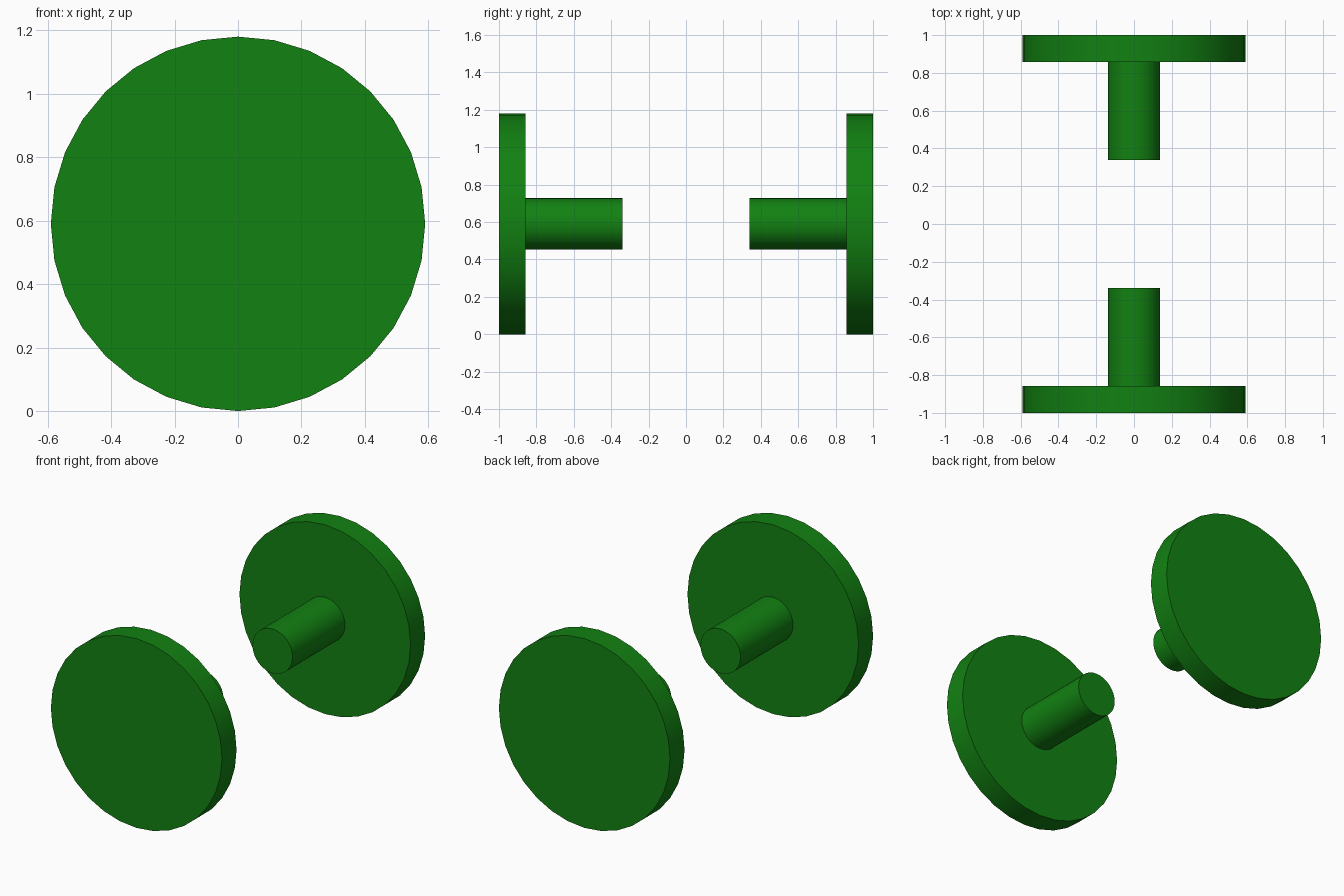
import bpy
from math import radians

if "Cube" in bpy.data.objects:
    bpy.data.objects.remove(bpy.data.objects["Cube"])

DISC_RADIUS, ROD_RADIUS = 0.59, 0.138
OUTER, SHOULDER, INNER = 1.0, 0.857, 0.34  # distances from centre along y

green = bpy.data.materials.new("green")
green.diffuse_color = (0.006, 0.22, 0.006, 1)
green.use_nodes = True
green.node_tree.nodes["Principled BSDF"].inputs["Base Color"].default_value = green.diffuse_color


def cylinder(name, radius, y0, y1):
    """32-sided cylinder lying along y, from y0 to y1."""
    bpy.ops.mesh.primitive_cylinder_add(
        vertices=32, radius=radius, depth=abs(y1 - y0),
        location=(0, (y0 + y1) / 2, DISC_RADIUS), rotation=(radians(90), 0, 0))
    ob = bpy.context.object
    ob.name = name
    ob.data.materials.append(green)
    bpy.ops.object.shade_smooth_by_angle(angle=radians(30))
    return ob


# Front and back wheel, each a disc with a stub axle pointing inward
for side, s in (("front", -1), ("back", 1)):
    cylinder(side + "_disc", DISC_RADIUS, s * SHOULDER, s * OUTER)
    cylinder(side + "_axle", ROD_RADIUS, s * INNER, s * SHOULDER)
